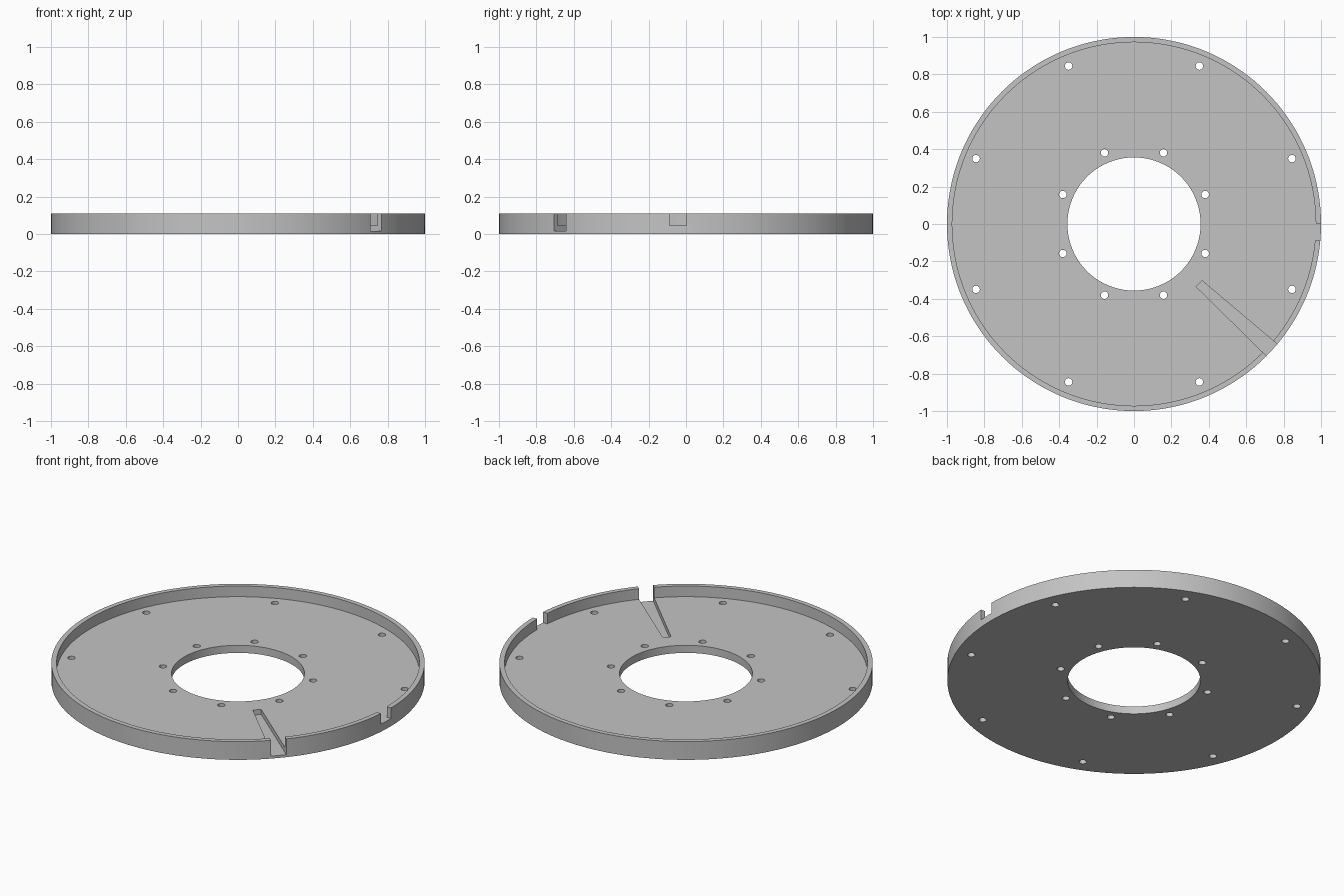
import bpy, bmesh
from math import cos, sin, radians
from mathutils import Matrix, Vector

cube = bpy.data.objects.get("Cube")
if cube:
    bpy.data.objects.remove(cube)

OUTER, RIM_INNER, BORE = 1.0, 0.972, 0.356
HEIGHT, FLOOR, SLOT_FLOOR = 0.108, 0.045, 0.015

grey = bpy.data.materials.new("plain grey")
grey.use_nodes = True
colour = (0.55, 0.55, 0.55, 1)
grey.diffuse_color = colour
grey.node_tree.nodes["Principled BSDF"].inputs["Base Color"].default_value = colour


def make_object(name, bm):
    bmesh.ops.recalc_face_normals(bm, faces=bm.faces)
    mesh = bpy.data.meshes.new(name)
    bm.to_mesh(mesh)
    bm.free()
    mesh.materials.append(grey)
    obj = bpy.data.objects.new(name, mesh)
    bpy.context.collection.objects.link(obj)
    return obj


def add_prism(bm, outline, bottom, top):
    face = bm.faces.new([bm.verts.new((x, y, bottom)) for x, y in outline])
    result = bmesh.ops.extrude_face_region(bm, geom=[face])
    verts = [v for v in result["geom"] if isinstance(v, bmesh.types.BMVert)]
    bmesh.ops.translate(bm, verts=verts, vec=(0, 0, top - bottom))


# Ring plate with a raised rim, revolved from its cross-section
bm = bmesh.new()
profile = [(BORE, 0), (OUTER, 0), (OUTER, HEIGHT), (RIM_INNER, HEIGHT),
           (RIM_INNER, FLOOR), (BORE, FLOOR)]
points = [bm.verts.new((r, 0, z)) for r, z in profile]
edges = [bm.edges.new((a, points[i - 1])) for i, a in enumerate(points)]
bmesh.ops.spin(bm, geom=points + edges, cent=(0, 0, 0), axis=(0, 0, 1),
               angle=radians(360), steps=144, use_merge=True)
bmesh.ops.remove_doubles(bm, verts=bm.verts, dist=0.0001)
plate = make_object("rimmed_ring_plate", bm)

# Cutters: two circles of eight bolt holes
bm = bmesh.new()
for circle in (0.914, 0.412):
    for i in range(8):
        a = radians(22.5 + 45 * i)
        bmesh.ops.create_cone(bm, cap_ends=True, segments=24, radius1=0.02,
                              radius2=0.02, depth=0.3,
                              matrix=Matrix.Translation((circle * cos(a), circle * sin(a), 0)))

# Tapered slot running out through the rim
near_a, near_b = Vector((0.332, -0.335)), Vector((0.364, -0.303))
far_a, far_b = Vector((0.706, -0.703)), Vector((0.765, -0.642))
add_prism(bm, [near_a, near_a.lerp(far_a, 1.2), near_b.lerp(far_b, 1.2), near_b],
          SLOT_FLOOR, 0.3)

# Square notch in the rim
add_prism(bm, [(0.95, -0.087), (1.1, -0.087), (1.1, 0.002), (0.95, 0.002)], FLOOR, 0.3)
cutter = make_object("hole_cutter", bm)
cutter.hide_render = True

# Cut, then discard the cutter
bpy.ops.object.select_all(action="DESELECT")
plate.select_set(True)
bpy.context.view_layer.objects.active = plate
cut = plate.modifiers.new("cuts", "BOOLEAN")
cut.operation = "DIFFERENCE"
cut.solver = "EXACT"
cut.object = cutter
bpy.ops.object.modifier_apply(modifier=cut.name)
bpy.data.objects.remove(cutter)
bpy.ops.object.shade_smooth_by_angle(angle=radians(30))
